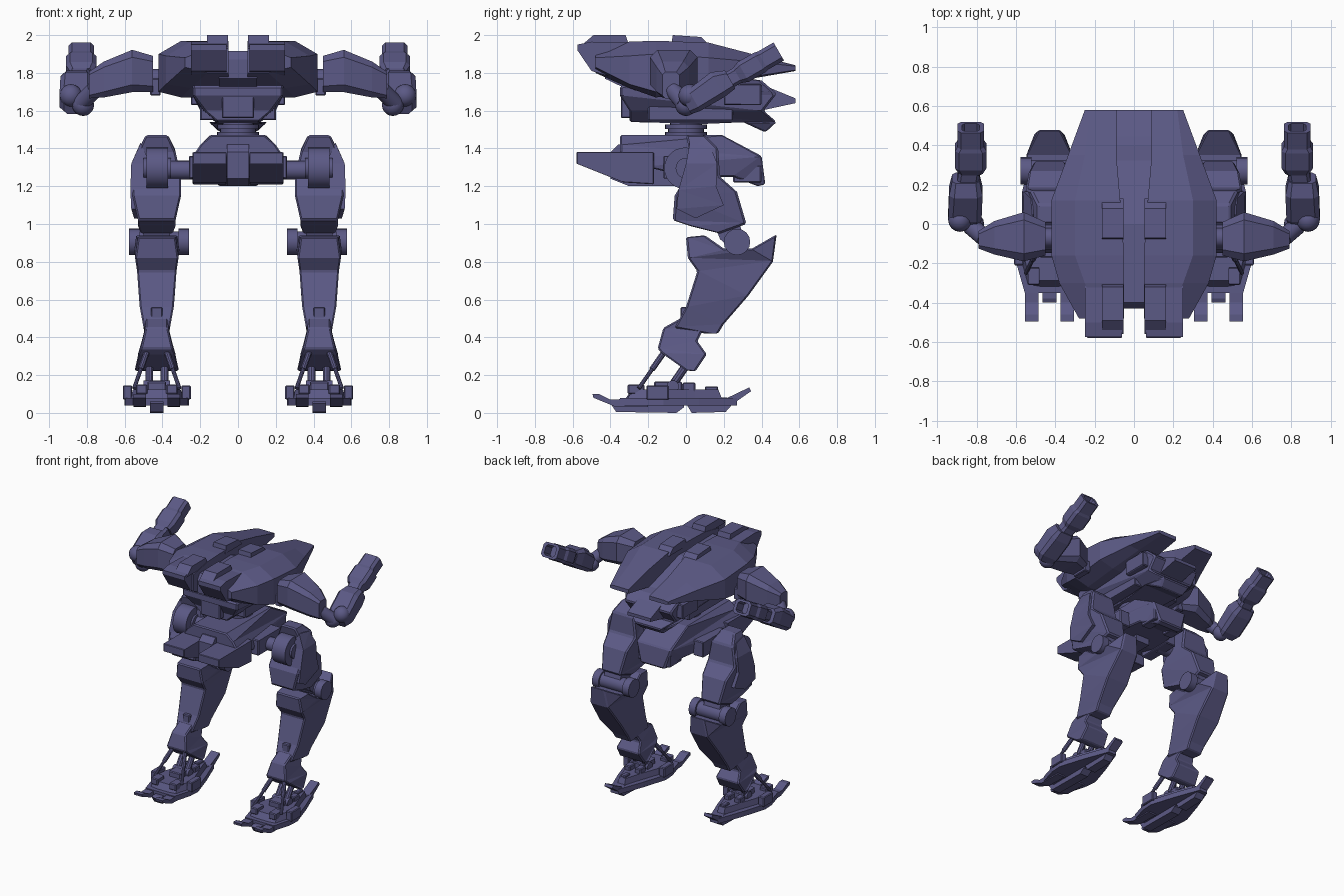
import bpy, bmesh, math
from mathutils import Matrix, Vector
from mathutils.geometry import tessellate_polygon

cube = bpy.data.objects.get("Cube")
if cube:
    bpy.data.objects.remove(cube, do_unlink=True)

paint = bpy.data.materials.new("dusk_purple")
paint.use_nodes = True
paint.diffuse_color = (0.105, 0.1, 0.235, 1)
paint.node_tree.nodes["Principled BSDF"].inputs["Base Color"].default_value = paint.diffuse_color
LEG = 0.43   # x of the leg centre line


def finish(name, bm, mirror=False, bevel=0.0, smooth=False):
    bmesh.ops.recalc_face_normals(bm, faces=bm.faces[:])
    mesh = bpy.data.meshes.new(name)
    bm.to_mesh(mesh)
    bm.free()
    mesh.materials.append(paint)
    if smooth:
        mesh.shade_smooth()
        mesh.set_sharp_from_angle(angle=math.radians(35))
    obj = bpy.data.objects.new(name, mesh)
    bpy.context.collection.objects.link(obj)
    if bevel:
        b = obj.modifiers.new("chamfer", "BEVEL")
        b.width, b.segments, b.angle_limit = bevel, 1, math.radians(40)
    if mirror:
        obj.modifiers.new("other_side", "MIRROR")
    return obj


def loft(name, loops, mirror=False, bevel=0.0, matrix=None):
    """Skin a row of closed point loops and cap both ends."""
    bm = bmesh.new()
    rows = [[bm.verts.new(p) for p in loop] for loop in loops]
    n = len(rows[0])
    for a, b in zip(rows, rows[1:]):
        for i in range(n):
            j = (i + 1) % n
            bm.faces.new((a[i], a[j], b[j], b[i]))
    # Caps are filled flat, seen along the loft direction
    along = sum((v.co for v in rows[-1]), Vector()) - sum((v.co for v in rows[0]), Vector())
    drop = max(range(3), key=lambda k: abs(along[k]))
    for row in (rows[0], rows[-1]):
        flat = [Vector([c for k, c in enumerate(v.co) if k != drop] + [0]) for v in row]
        for tri in tessellate_polygon([flat]):
            bm.faces.new([row[k] for k in tri])
    if matrix:
        bm.transform(matrix)
    return finish(name, bm, mirror, bevel)


def slab(name, cx, pts, mirror=False, bevel=0.0):
    """Side profile of (y, z, half width) spread across x."""
    return loft(name, [[(cx + s * w, y, z) for y, z, w in pts] for s in (-1, 1)], mirror, bevel)


def strip(name, cx, w, pts, mirror=False, bevel=0.0):
    return slab(name, cx, [(y, z, w) for y, z in pts], mirror, bevel)


def plate(name, cx, half, z0, z1, taper=1.0):
    """Symmetric floor outline of (x, y) raised from z0 to z1."""
    ring = half + [(-x, y) for x, y in reversed(half)]
    return loft(name, [[(cx + x * k, y * k, z) for x, y in ring]
                       for z, k in ((z0, 1), (z1, taper))], True)


def octagon(u, v, hu, hv):
    c = min(hu, hv) * 0.35
    q = [(hu, hv - c), (hu - c, hv)]
    q += [(-a, b) for a, b in reversed(q)]
    q += [(-a, -b) for a, b in q]
    return [(u + a, v + b) for a, b in q]


def box(name, x, y, z, mirror=True):
    return loft(name, [[(a, y[0], z[0]), (a, y[1], z[0]), (a, y[1], z[1]), (a, y[0], z[1])]
                       for a in x], mirror, 0.006)


def rod(name, p, q, r, mirror=True, sides=20):
    p, q = Vector(p), Vector(q)
    d = q - p
    bm = bmesh.new()
    m = Matrix.Translation((p + q) / 2) @ d.to_track_quat("Z", "Y").to_matrix().to_4x4()
    bmesh.ops.create_cone(bm, cap_ends=True, segments=sides, radius1=r,
                          radius2=r, depth=d.length, matrix=m)
    return finish(name, bm, mirror, smooth=sides > 10)


def ball(name, p, r):
    bm = bmesh.new()
    bmesh.ops.create_uvsphere(bm, u_segments=16, v_segments=10, radius=r, matrix=Matrix.Translation(p))
    return finish(name, bm, True, smooth=True)


# Back shell: two mirrored halves with a sunken strip between them
shell = []
for y, xi, xt, xo, top, mid, low, bot in (
        (-.48, .05, .16, .28, 1.93, 1.88, 1.83, 1.80),
        (-.30, .05, .25, .38, 1.965, 1.89, 1.74, 1.72),
        (-.16, .05, .30, .42, 1.97, 1.90, 1.70, 1.67),
        (.12, .07, .30, .42, 1.96, 1.88, 1.73, 1.70),
        (.35, .09, .25, .335, 1.90, 1.86, 1.78, 1.77),
        (.58, .09, .22, .25, 1.84, 1.835, 1.815, 1.81)):
    shell.append([(xi, y, top), (xt, y, top), (xo, y, mid), (xo, y, low), (xt, y, bot), (xi, y, bot)])
loft("back_shell", shell, True)
strip("spine_strip", 0, .1, [(-.43, 1.77), (-.43, 1.87), (-.40, 1.915), (0, 1.90), (.3, 1.78),
                             (.58, 1.665), (.58, 1.64), (.35, 1.59), (-.2, 1.66)])
strip("shell_horn", .155, .095, [(-.575, 1.95), (-.575, 1.92), (-.5, 1.81), (-.3, 1.75), (-.3, 1.96), (-.5, 1.965)], True)
strip("horn_ridge", .108, .055, [(-.56, 1.94), (-.49, 2), (-.32, 2), (-.3, 1.94)], True)
strip("shell_ridge", .108, .055, [(-.08, 1.94), (-.07, 2), (.08, 1.99), (.13, 1.94)], True)

# Lower torso and waist
slab("lower_torso", 0, [(-.35, 1.73, .24), (-.35, 1.68, .24), (-.3, 1.6, .18), (-.3, 1.54, .11),
                        (.1, 1.53, .13), (.3, 1.54, .16), (.42, 1.485, .1), (.48, 1.54, .12),
                        (.41, 1.6, .2), (.48, 1.69, .2), (.4, 1.76, .22), (.1, 1.8, .27), (-.2, 1.76, .27)], bevel=.01)
box("chest_block", (-.085, .085), (-.345, -.2), (1.56, 1.69), False)
box("chest_cheek", (.1, .2), (-.2, .25), (1.55, 1.66))
box("rear_vent", (.12, .25), (.2, .4), (1.63, 1.74))
for i, (r, z) in enumerate(((.11, 1.515), (.095, 1.495), (.11, 1.475))):
    rod(f"waist_ring_{i}", (0, 0, z - .012), (0, 0, z + .012), r, False, 28)
rod("waist_core", (0, 0, 1.4), (0, 0, 1.56), .085, False)

# Pelvis
slab("pelvis_top", 0, [(-.35, 1.36, .24), (-.35, 1.42, .2), (-.35, 1.47, .14), (.2, 1.47, .15), (.4, 1.36, .15),
                       (.42, 1.21, .1), (.38, 1.2, .1), (.25, 1.25, .16), (0, 1.25, .2), (-.2, 1.3, .24)], bevel=.008)
strip("pelvis_prong", .15, .09, [(-.58, 1.38), (-.58, 1.32), (-.33, 1.22), (-.17, 1.21), (-.17, 1.38)], True, .004)
strip("pelvis_keel", 0, .058, [(-.36, 1.42), (-.40, 1.38), (-.40, 1.24), (-.3, 1.2), (.1, 1.2), (.1, 1.42)])
box("pelvis_side", (.17, .26), (-.12, .16), (1.24, 1.36))
box("tail_block", (.06, .14), (.25, .4), (1.22, 1.31))

# Hips and thighs
rod("hip_axle", (.2, .02, 1.285), (.4, .02, 1.285), .05)
rod("hip_disc", (.37, -.005, 1.295), (.485, -.005, 1.295), .11, sides=28)
rod("hip_hub", (.355, 0, 1.295), (.5, 0, 1.295), .055)
slab("thigh", LEG, [(0, 1.47, .06), (.1, 1.47, .06), (.17, 1.4, .095), (.18, 1.25, .12), (.27, 1.17, .105),
                    (.32, 1.0, .08), (.18, .95, .085), (.02, .99, .1), (-.07, 1.02, .1), (-.06, 1.15, .13),
                    (0, 1.25, .13), (.02, 1.38, .1)], True, .01)
slab("thigh_outer_plate", .515, [(.02, 1.43, .0), (.13, 1.41, .01), (.165, 1.32, .045), (.16, 1.2, .055),
                                 (.2, 1.1, .045), (.05, 1.03, .035), (-.05, 1.08, .05), (-.04, 1.18, .055),
                                 (-.0, 1.32, .05)], True)
strip("knee_link", LEG, .07, [(.14, 1.02), (.28, 1.02), (.31, .9), (.25, .86), (.18, .92)], True)

# Knees and shins
rod("knee_axle", (.27, .27, .905), (.575, .27, .905), .056)
for x in (.288, .548):
    rod("knee_cap", (x - .028, .27, .905), (x + .028, .27, .905), .07, sides=16)
slab("shin", LEG, [(0, .93, .1), (.1, .94, .11), (.2, .87, .12), (.35, .87, .12), (.48, .945, .055),
                   (.46, .8, .075), (.33, .62, .095), (.2, .47, .07), (.17, .42, .065), (.1, .42, .065),
                   (-.06, .45, .07), (0, .56, .09), (.06, .75, .105), (.01, .82, .115)], True, .008)
box("shin_ridge", (.4, .46), (-.03, .1), (.47, .56))
slab("ankle_guard", LEG, [(-.03, .5, .06), (-.12, .45, .06), (-.15, .34, .085), (-.12, .31, .1), (0, .225, .12),
                          (.05, .22, .11), (.11, .31, .1), (.06, .38, .08), (.1, .46, .06)], True, .008)

# Ankle struts
for s in (-1, 1):
    rod("front_piston", (LEG + s * .12, -.25, .13), (LEG + s * .05, -.11, .33), .011, sides=10)
    rod("piston_sleeve", (LEG + s * .085, -.18, .23), (LEG + s * .05, -.11, .33), .016, sides=10)
    rod("ankle_strut", (LEG + s * .04, -.09, .12), (LEG + s * .04, .02, .28), .022, sides=10)
rod("ankle_joint", (LEG - .07, -.07, .14), (LEG + .07, -.07, .14), .032)

# Feet: kite plate, two front toes, one heel spur
plate("sole", LEG, [(.05, -.35), (.125, -.35), (.165, -.21), (.17, -.12), (.11, .07), (.035, .27)], .04, .08)
plate("foot_top", LEG, [(.05, -.32), (.11, -.31), (.14, -.2), (.135, -.12), (.075, .05), (.03, .19)], .075, .125, .9)
strip("heel_spur", LEG, .035, [(.1, .04), (.23, .035), (.345, .115), (.335, .135), (.22, .08), (.1, .09)], True)
strip("front_keel", LEG, .036, [(-.4, .05), (-.37, .005), (-.05, 0), (-.01, .03), (-.01, .06), (-.38, .06)], True)
strip("rear_keel", LEG, .036, [(0, .05), (.03, 0), (.21, .005), (.25, .05)], True)
for s in (-1, 1):
    strip("toe", LEG + s * .09, .034, [(-.495, .1), (-.46, .1), (-.4, .07), (-.2, .08), (-.2, .03), (-.38, .035), (-.49, .08)], True)
    box("foot_wing", sorted((LEG + s * .13, LEG + s * .18)), (-.21, -.09), (.07, .145))
    box("foot_clamp", sorted((LEG + s * .05, LEG + s * .11)), (-.31, -.22), (.1, .15))
    box("rear_clamp", sorted((LEG + s * .02, LEG + s * .07)), (-.02, .05), (.1, .16))
box("foot_block", (LEG - .05, LEG + .05), (-.17, -.02), (.1, .165))
box("heel_block", (LEG - .02, LEG + .02), (.1, .17), (.09, .14))

# Shoulders and upper arms
rod("shoulder_axle", (.3, -.07, 1.77), (.5, -.07, 1.77), .05)
box("shoulder_bracket", (.41, .465), (-.13, 0), (1.68, 1.77))
loft("upper_arm", [[(x, a, b) for a, b in octagon(y, z, hy, hz)] for x, y, z, hy, hz in (
    (.45, -.075, 1.795, .085, .095), (.56, -.065, 1.81, .125, .112),
    (.71, -.07, 1.765, .085, .095), (.79, -.08, 1.735, .045, .07))], True)
rod("elbow_link", (.76, -.07, 1.71), (.83, -.01, 1.64), .045)
ball("elbow_ball", (.82, .0, 1.63), .058)
ball("forearm_ball", (.885, .02, 1.68), .06)

# Forearms and hollow launchers, tilted upward to the rear
tilt = Matrix.Translation((.855, 0, 1.63)) @ Matrix.Rotation(math.radians(30), 4, "X")


def tilted(name, stations):
    loft(name, [[(a, y, b) for a, b in octagon(x, z, hx, hz)] for y, x, z, hx, hz in stations], True, matrix=tilt)


tilted("forearm", [(0, 0, -.005, .065, .05), (.05, .005, 0, .085, .065), (.2, 0, .01, .085, .075), (.27, 0, 0, .07, .055)])
tilted("wrist", [(.25, -.01, 0, .055, .045), (.34, -.02, 0, .055, .045)])
tilted("launcher", [(.31, -.025, 0, .06, .045), (.35, -.025, 0, .08, .06), (.45, -.025, 0, .08, .06),
                    (.47, -.025, 0, .068, .055), (.567, -.025, 0, .068, .055),
                    (.567, -.025, 0, .045, .038), (.48, -.025, 0, .045, .038)])
